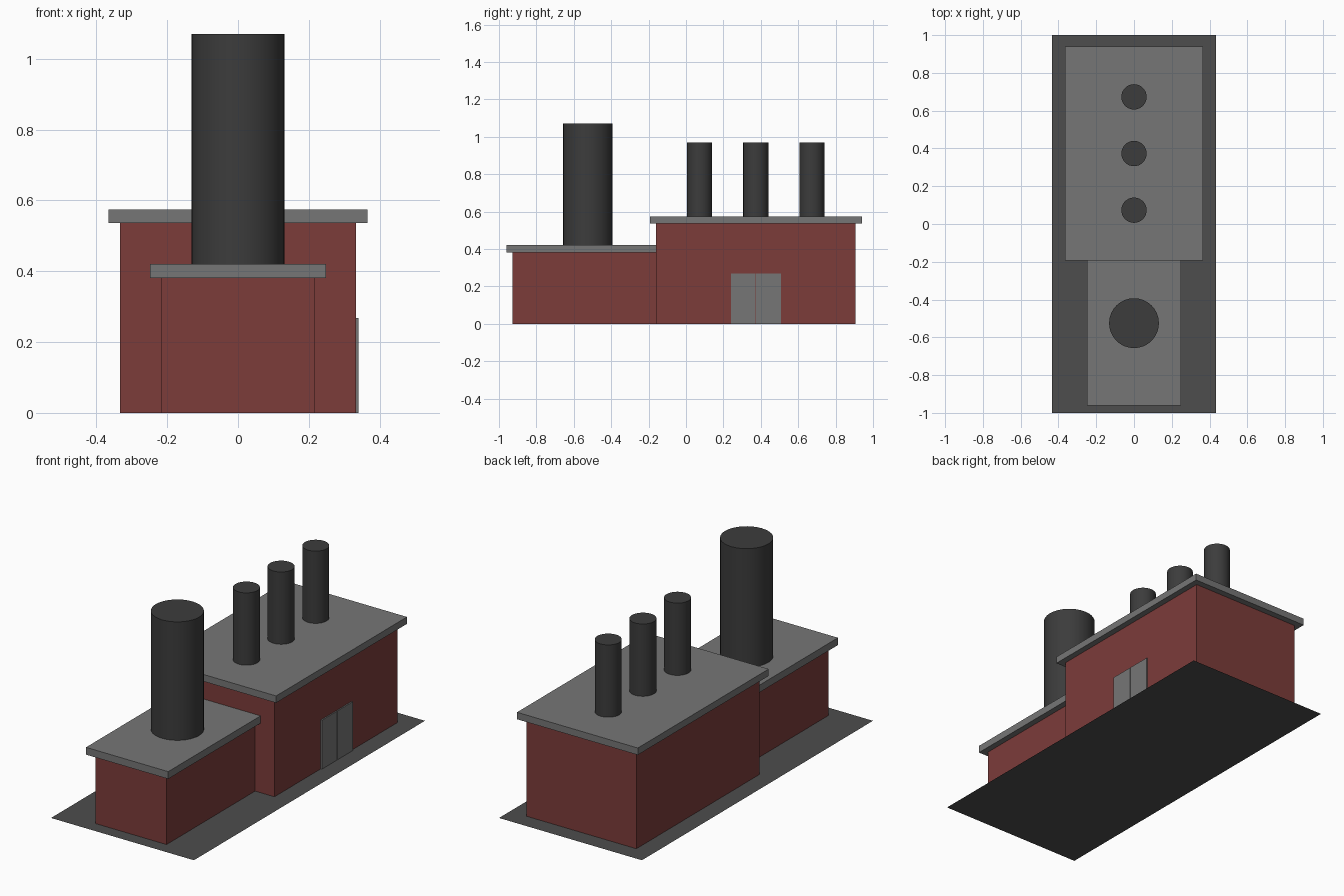
import bpy

if "Cube" in bpy.data.objects:
    bpy.data.objects.remove(bpy.data.objects["Cube"])


def material(name, color):
    m = bpy.data.materials.new(name)
    m.diffuse_color = (*color, 1)
    m.use_nodes = True
    m.node_tree.nodes["Principled BSDF"].inputs["Base Color"].default_value = m.diffuse_color
    return m


brick = material("brick_red", (0.20, 0.045, 0.042))
dark = material("dark_grey", (0.045, 0.045, 0.045))
asphalt = material("asphalt", (0.075, 0.075, 0.075))
roof_grey = material("roof_grey", (0.18, 0.18, 0.18))


def box(name, x, y, z, mat):
    """Box from (min, max) ranges on each axis."""
    mid = [(a + b) / 2 for a, b in (x, y, z)]
    bpy.ops.mesh.primitive_cube_add(size=1, location=mid)
    o = bpy.context.object
    o.name = name
    o.scale = [b - a for a, b in (x, y, z)]
    bpy.ops.object.transform_apply(location=False, rotation=False, scale=True)
    o.data.materials.append(mat)
    return o


def chimney(name, y, radius, z0, z1):
    bpy.ops.mesh.primitive_cylinder_add(
        vertices=32, radius=radius, depth=z1 - z0, location=(0, y, (z0 + z1) / 2))
    o = bpy.context.object
    o.name = name
    o.data.materials.append(dark)
    bpy.ops.object.shade_smooth_by_angle()


# Flat yard under the buildings
bpy.ops.mesh.primitive_plane_add(size=2)
yard = bpy.context.object
yard.name = "yard"
yard.scale.x = 0.433
bpy.ops.object.transform_apply(scale=True)
yard.data.materials.append(asphalt)

# Main hall and lower annex, each with an overhanging flat roof
box("main_hall", (-0.333, 0.333), (-0.16, 0.905), (0, 0.54), brick)
box("main_roof", (-0.366, 0.366), (-0.193, 0.94), (0.536, 0.574), roof_grey)
box("annex", (-0.216, 0.216), (-0.927, -0.15), (0, 0.385), brick)
box("annex_roof", (-0.249, 0.249), (-0.96, -0.15), (0.381, 0.421), roof_grey)

# Chimneys: one wide on the annex, three narrow on the hall
chimney("large_chimney", -0.525, 0.132, 0.41, 1.07)
for i in range(3):
    chimney(f"small_chimney_{i + 1}", 0.073 + 0.3 * i, 0.067, 0.56, 0.97)

# Double door on the right side of the hall
box("left_door", (0.325, 0.34), (0.24, 0.371), (0, 0.268), roof_grey)
box("right_door", (0.325, 0.34), (0.375, 0.508), (0, 0.268), roof_grey)
